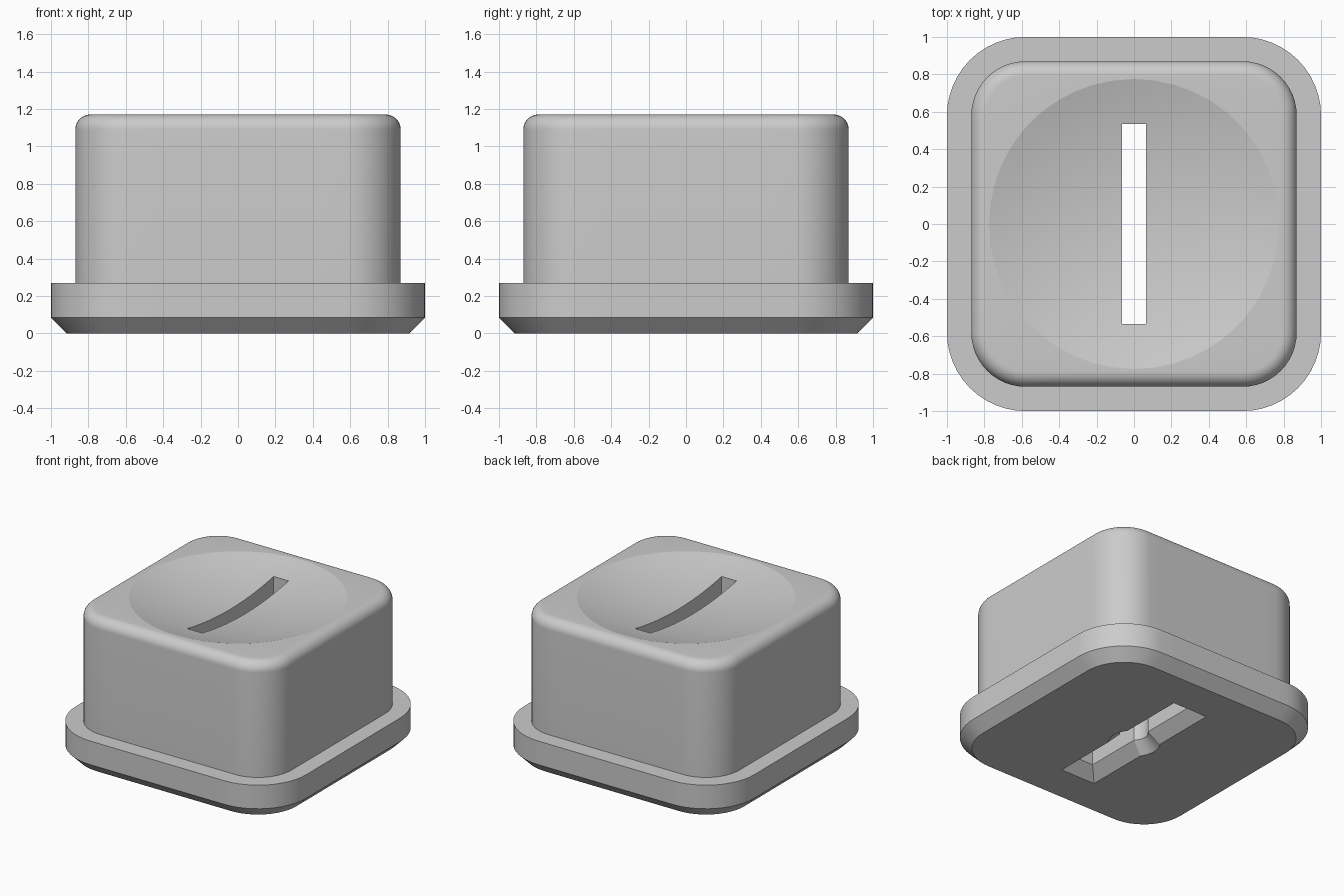
import bpy, bmesh, math

if "Cube" in bpy.data.objects:
    bpy.data.objects.remove(bpy.data.objects["Cube"])

GREY = bpy.data.materials.new("plain grey")
GREY.diffuse_color = (0.6, 0.6, 0.6, 1)
GREY.use_nodes = True
GREY.node_tree.nodes["Principled BSDF"].inputs["Base Color"].default_value = GREY.diffuse_color

CORE = 0.58          # corner arc centres sit at +-CORE
TOP = 1.17           # height of the flat rim
ARC, SIDE = 12, 10   # segments per corner and per straight side
DISH_R, DISH_D = 0.775, 0.11


def rounded_square(r):
    """Square of half-size CORE grown outwards by radius r."""
    pts = []
    for q in range(4):
        mid = math.pi / 4 + q * math.pi / 2
        cx = CORE * math.copysign(1, math.cos(mid))
        cy = CORE * math.copysign(1, math.sin(mid))
        for i in range(ARC + 1):
            a = q * math.pi / 2 + i / ARC * math.pi / 2
            pts.append((cx + r * math.cos(a), cy + r * math.sin(a)))
        # straight side up to the next corner
        a = (q + 1) * math.pi / 2
        x, y = pts[-1]
        for i in range(1, SIDE):
            t = 2 * CORE * i / SIDE
            pts.append((x - math.sin(a) * t, y + math.cos(a) * t))
    return pts


def circle(r, n=48):
    return [(r * math.cos(2 * math.pi * i / n), r * math.sin(2 * math.pi * i / n)) for i in range(n)]


def rectangle(hx, hy):
    return [(hx, hy), (-hx, hy), (-hx, -hy), (hx, -hy)]


def loft(name, layers):
    """Skin a stack of (outline, z) layers and cap both ends."""
    bm = bmesh.new()
    rings = [[bm.verts.new((x, y, z)) for x, y in pts] for pts, z in layers]
    for a, b in zip(rings, rings[1:]):
        n = len(a)
        for i in range(n):
            j = (i + 1) % n
            bm.faces.new((a[i], a[j], b[j], b[i]))
    bm.faces.new(rings[0][::-1])
    bm.faces.new(rings[-1])
    bmesh.ops.recalc_face_normals(bm, faces=bm.faces)
    me = bpy.data.meshes.new(name)
    bm.to_mesh(me)
    bm.free()
    ob = bpy.data.objects.new(name, me)
    bpy.context.collection.objects.link(ob)
    me.materials.append(GREY)
    return ob


# Chamfered flange, then straight body
layers = [(rounded_square(r), z) for r, z in
          [(0.335, 0), (0.42, 0.085), (0.42, 0.27), (0.29, 0.27)]]

# Rounded top edge
F, STEPS = 0.08, 10
for i in range(STEPS + 1):
    a = i / STEPS * math.pi / 2
    layers.append((rounded_square(0.29 - F + F * math.cos(a)), TOP - F + F * math.sin(a)))

# Spherical dish sunk into the top
directions = [math.atan2(y, x) for x, y in rounded_square(0.21)]
R = (DISH_R ** 2 + DISH_D ** 2) / (2 * DISH_D)
RINGS = 12
for i in range(RINGS):
    r = DISH_R * (1 - i / RINGS)
    z = TOP - DISH_D + R - math.sqrt(R * R - r * r)
    layers.append(([(r * math.cos(a), r * math.sin(a)) for a in directions], z))
button = loft("button_body", layers)

# Through slot and blind round hole, both flared at the underside
C, E = 0.085, 0.05
slot = loft("slot_cutter", [(rectangle(0.065 + C + E, 0.535 + C + E), -E),
                            (rectangle(0.065, 0.535), C),
                            (rectangle(0.065, 0.535), 1.5)])
hole = loft("hole_cutter", [(circle(0.1 + C + E), -E), (circle(0.1), C), (circle(0.1), 0.7)])

bpy.context.view_layer.objects.active = button
button.select_set(True)
for cutter in (slot, hole):
    mod = button.modifiers.new("cut", 'BOOLEAN')
    mod.operation = 'DIFFERENCE'
    mod.solver = 'EXACT'
    mod.object = cutter
    bpy.ops.object.modifier_apply(modifier=mod.name)
for cutter in (slot, hole):
    bpy.data.objects.remove(cutter)

bpy.ops.object.shade_smooth_by_angle(angle=math.radians(12))
